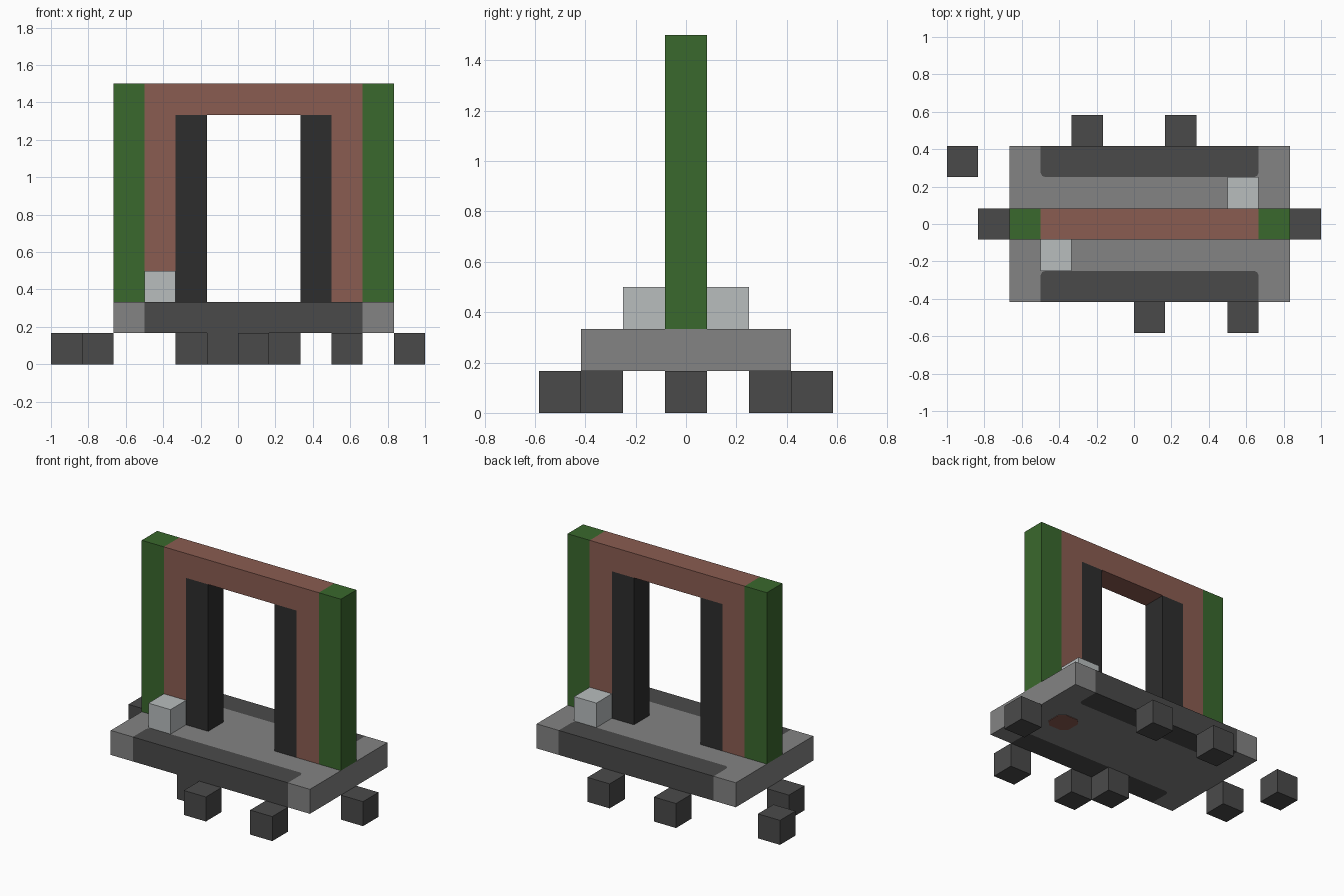
import bpy
import bmesh

U = 1 / 6  # one building block

cube = bpy.data.objects.get("Cube")
if cube:
    bpy.data.objects.remove(cube, do_unlink=True)


def material(name, rgb):
    linear = [(c / 255 / 12.92) if c < 11 else ((c / 255 + 0.055) / 1.055) ** 2.4 for c in rgb]
    mat = bpy.data.materials.new(name)
    mat.use_nodes = True
    mat.diffuse_color = (*linear, 1)
    mat.node_tree.nodes["Principled BSDF"].inputs["Base Color"].default_value = (*linear, 1)
    return mat


stone = material("stone grey", (131, 131, 131))
slate = material("dark grey", (74, 74, 74))
black = material("charcoal", (45, 45, 45))
brown = material("red brown", (138, 92, 81))
green = material("leaf green", (58, 104, 45))
pale = material("pale grey", (184, 189, 190))


def prism(name, outline, z0, z1, mat):
    """Extrude a flat outline, given in blocks, from z0 to z1."""
    bm = bmesh.new()
    face = bm.faces.new([bm.verts.new((x * U, y * U, z0 * U)) for x, y in outline])
    top = bmesh.ops.extrude_face_region(bm, geom=[face])["geom"]
    bmesh.ops.translate(bm, vec=(0, 0, (z1 - z0) * U),
                        verts=[v for v in top if isinstance(v, bmesh.types.BMVert)])
    bmesh.ops.recalc_face_normals(bm, faces=bm.faces)
    mesh = bpy.data.meshes.new(name)
    bm.to_mesh(mesh)
    bm.free()
    mesh.materials.append(mat)
    obj = bpy.data.objects.new(name, mesh)
    bpy.context.collection.objects.link(obj)
    return obj


def box(name, x0, x1, y0, y1, z0, z1, mat):
    return prism(name, [(x0, y0), (x1, y0), (x1, y1), (x0, y1)], z0, z1, mat)


# Base slab with a dark, soft-cornered strip let into the front and back
C = 0.16
front_edge = [(-3, -2.5), (-3, -1.5 - C), (-3 + C * 0.3, -1.5 - C * 0.3), (-3 + C, -1.5),
              (4 - C, -1.5), (4 - C * 0.3, -1.5 - C * 0.3), (4, -1.5 - C), (4, -2.5)]
back_edge = [(x, -y) for x, y in front_edge]
prism("front_strip", front_edge, 1, 2, slate)
prism("back_strip", back_edge, 1, 2, slate)
prism("base_slab", [(-4, -2.5)] + front_edge + [(5, -2.5), (5, 2.5)] + back_edge[::-1] + [(-4, 2.5)],
      1, 2, stone)

# Brown pillar foot showing under the slab
K = 0.22
prism("pillar_foot", [(3 + K, -0.5), (4 - K, -0.5), (4, -0.5 + K), (4, 0.5 - K),
                      (4 - K, 0.5), (3 + K, 0.5), (3, 0.5 - K), (3, -0.5 + K)], 0.98, 1, brown)

# Gateway: green outer posts, brown frame, dark inner jambs
for side, s in (("left", 1), ("right", -1)):
    def post(name, inner, top, mat):
        a, b = sorted((0.5 + s * inner, 0.5 + s * (inner + 1)))
        box(f"{side}_{name}", a, b, -0.5, 0.5, 2, top, mat)
    post("green_post", 3.5, 9, green)
    post("brown_post", 2.5, 8, brown)
    post("dark_jamb", 1.5, 8, black)
box("lintel", -3, 4, -0.5, 0.5, 8, 9, brown)

# Pale blocks beside the gateway
box("front_pale_block", -3, -2, -1.5, -0.5, 2, 3, pale)
box("back_pale_block", 3, 4, 0.5, 1.5, 2, 3, pale)

# Loose blocks scattered around the ground
ground_blocks = [(-6, 1.5), (-5, -0.5), (-2, 2.5), (1, 2.5),
                 (0, -3.5), (3, -3.5), (-1, -2.5), (5, -0.5)]
for i, (x, y) in enumerate(ground_blocks, 1):
    box(f"ground_block_{i}", x, x + 1, y, y + 1, 0, 1, slate)
